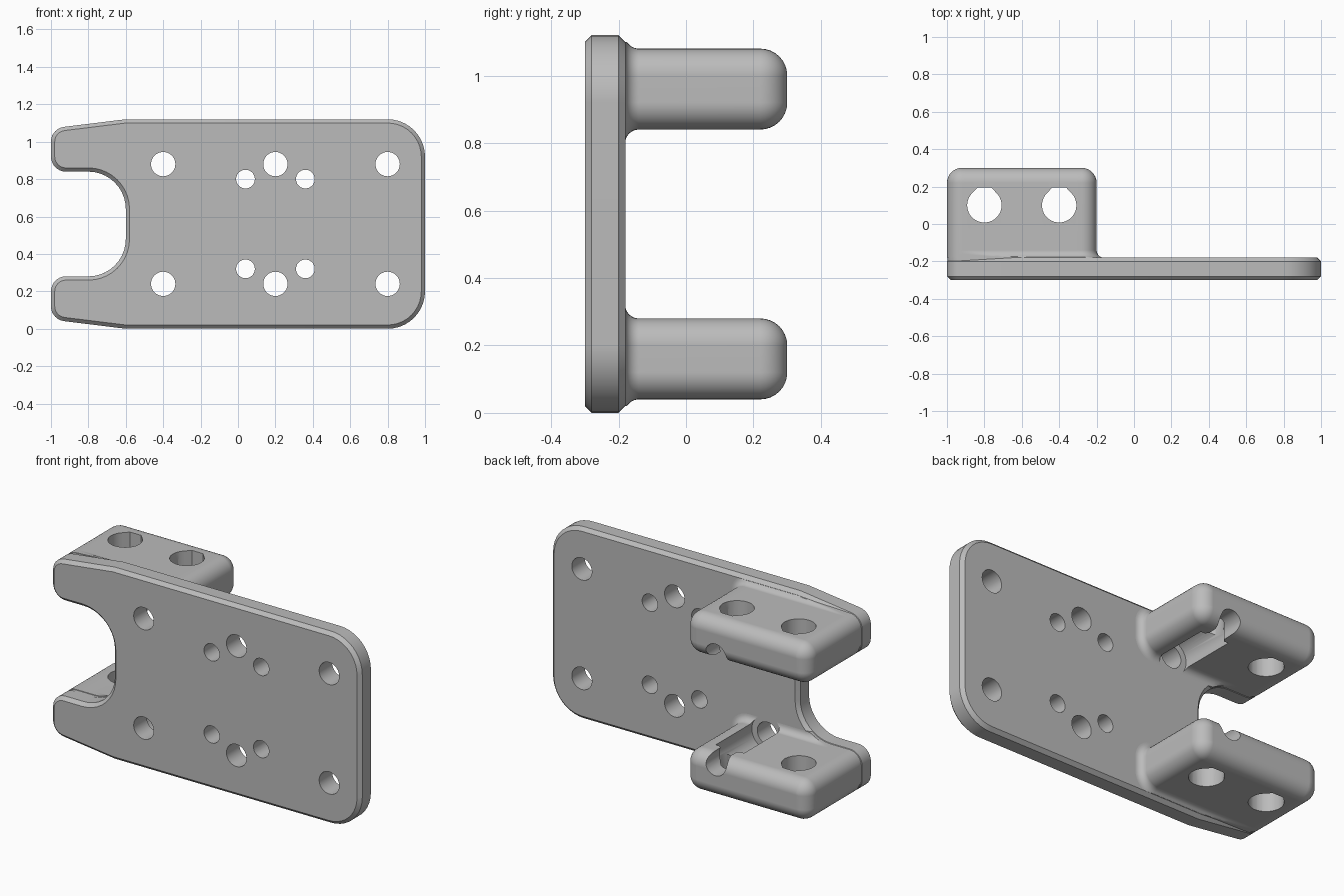
import bpy, bmesh
from math import sin, cos, pi, radians, sqrt

if "Cube" in bpy.data.objects:
    bpy.data.objects.remove(bpy.data.objects["Cube"])

H = 1.12                 # plate height; the part is symmetric about H / 2
FRONT, BACK = -0.30, -0.18

grey = bpy.data.materials.new("grey metal")
grey.use_nodes = True
grey.diffuse_color = (0.5, 0.5, 0.5, 1)
grey.node_tree.nodes["Principled BSDF"].inputs["Base Color"].default_value = (0.5, 0.5, 0.5, 1)


def to_object(name, bm):
    bmesh.ops.recalc_face_normals(bm, faces=bm.faces)
    mesh = bpy.data.meshes.new(name)
    bm.to_mesh(mesh)
    bm.free()
    mesh.materials.append(grey)
    obj = bpy.data.objects.new(name, mesh)
    bpy.context.collection.objects.link(obj)
    return obj


def arc(cx, cy, r, start, end, n=10):
    angles = [radians(start + (end - start) * i / n) for i in range(n + 1)]
    return [(cx + r * cos(a), cy + r * sin(a)) for a in angles]


def prism(name, pts, axis, lo, hi, chamfer=0):
    """Extrude a 2D outline along y (points are x, z) or z (points are x, y)."""
    bm = bmesh.new()
    place = (lambda p, t: (p[0], t, p[1])) if axis == "y" else (lambda p, t: (p[0], p[1], t))
    rings = [[bm.verts.new(place(p, t)) for p in pts] for t in (lo, hi)]
    caps = [bm.faces.new(r) for r in rings]
    for i in range(len(pts)):
        j = (i + 1) % len(pts)
        bm.faces.new((rings[0][i], rings[0][j], rings[1][j], rings[1][i]))
    bmesh.ops.recalc_face_normals(bm, faces=bm.faces)
    if chamfer:
        rim = [e for f in caps for e in f.edges]
        bmesh.ops.bevel(bm, geom=rim, offset=chamfer, segments=1, affect="EDGES")
    return to_object(name, bm)


def finish(obj, cutters):
    """Cut the holes, then shade smooth with sharp edges kept."""
    bpy.ops.object.select_all(action="DESELECT")
    bpy.context.view_layer.objects.active = obj
    obj.select_set(True)
    for c in cutters:
        c.hide_render = True
        mod = obj.modifiers.new("hole", "BOOLEAN")
        mod.operation, mod.solver, mod.object = "DIFFERENCE", "EXACT", c
        bpy.ops.object.modifier_apply(modifier=mod.name)
    for c in cutters:
        bpy.data.objects.remove(c)
    bpy.ops.object.shade_smooth_by_angle(angle=radians(30))
    obj.modifiers.new("even shading", "WEIGHTED_NORMAL").keep_sharp = True


def bore(x, z, r, lo=-0.5, hi=0.5):
    return prism("bore", arc(x, z, r, 0, 350, 35), "y", lo, hi)


# Plate: upper half of the outline, mirrored for the lower half
upper = (arc(0.8, H - 0.2, 0.2, 0, 90) + [(-0.6, H)]
         + arc(-0.92, 1.0, 0.08, 97, 180, 8) + arc(-0.92, 0.92, 0.08, 180, 270, 8)
         + arc(-0.8, 0.64, 0.2, 90, 0))
outline = upper + [(x, H - z) for x, z in reversed(upper)]
plate = prism("mounting_plate", outline, "y", FRONT, BACK, chamfer=0.02)
holes = [(x, 0.32, 0.065) for x in (-0.4, 0.2, 0.8)] + [(x, 0.24, 0.05) for x in (0.04, 0.36)]
finish(plate, [bore(x, H / 2 + s * dz, r) for x, dz, r in holes for s in (1, -1)])


# Arms: rounded block lofted along y, flared into the plate by a fillet
def slot_edge(x):
    if x < -0.8:
        return 0.84
    return 0.64 + sqrt(0.04 - (x + 0.8) ** 2) if x < -0.6 else 0


def arm_ring(y, off):
    left = min(off, 0) - (0.003 if y <= BACK else 0)
    x0, x1, z0, z1, r = -0.92, -0.28, 0.92, 1.0, 0.08
    side = [x0 + (x1 - x0) * i / 24 for i in range(1, 24)]
    pts = arc(x1, z1, r + off, 0, 90, 8)
    pts += [(x, z1 + r + off) for x in reversed(side)]
    pts += arc(x0, z1, r + left, 90, 180, 8) + arc(x0, z0, r + left, 180, 270, 8)
    pts += [(x, z0 - r - off) for x in side]
    pts += arc(x1, z0, r + off, 270, 360, 8)
    gap = 0.003 if y <= BACK else 0
    ring = []
    for x, z in pts:
        top = 1.08 + 0.02 * min(1, max(0, (x + 0.92) / 0.32))
        ring.append((x, y, max(min(z, top - gap), slot_edge(x) + gap)))
    return ring


def arm(name, flip):
    quarter = [i * pi / 16 for i in range(9)]
    sections = [(BACK - 0.03, 0.04)]
    sections += [(-0.14 - 0.04 * cos(t), 0.04 - 0.04 * sin(t)) for t in quarter]
    sections += [(0.22 + 0.08 * sin(t), -0.079 * (1 - cos(t))) for t in quarter]
    bm = bmesh.new()
    rings = []
    for y, off in sections:
        rings.append([bm.verts.new((x, y, H - z if flip else z)) for x, y, z in arm_ring(y, off)])
    for a, b in zip(rings, rings[1:]):
        for i in range(len(a)):
            j = (i + 1) % len(a)
            bm.faces.new((a[i], a[j], b[j], b[i]))
    bm.faces.new(rings[0])
    bm.faces.new(rings[-1])
    obj = to_object(name, bm)

    # Cross holes with a flattened back, a screw hole and its head recess
    cutters = []
    for x in (-0.8, -0.4):
        shape = arc(x, 0.1, 0.092, 135, 405, 30) + [(x + 0.036, 0.196), (x - 0.036, 0.196)]
        cutters.append(prism("cross_hole", shape, "z", -0.2, H + 0.2))
    z = 0.24 if flip else H - 0.24
    cutters += [bore(-0.4, z, 0.065), bore(-0.4, z, 0.1, -0.25, 0.165)]
    finish(obj, cutters)


arm("upper_arm", False)
arm("lower_arm", True)
